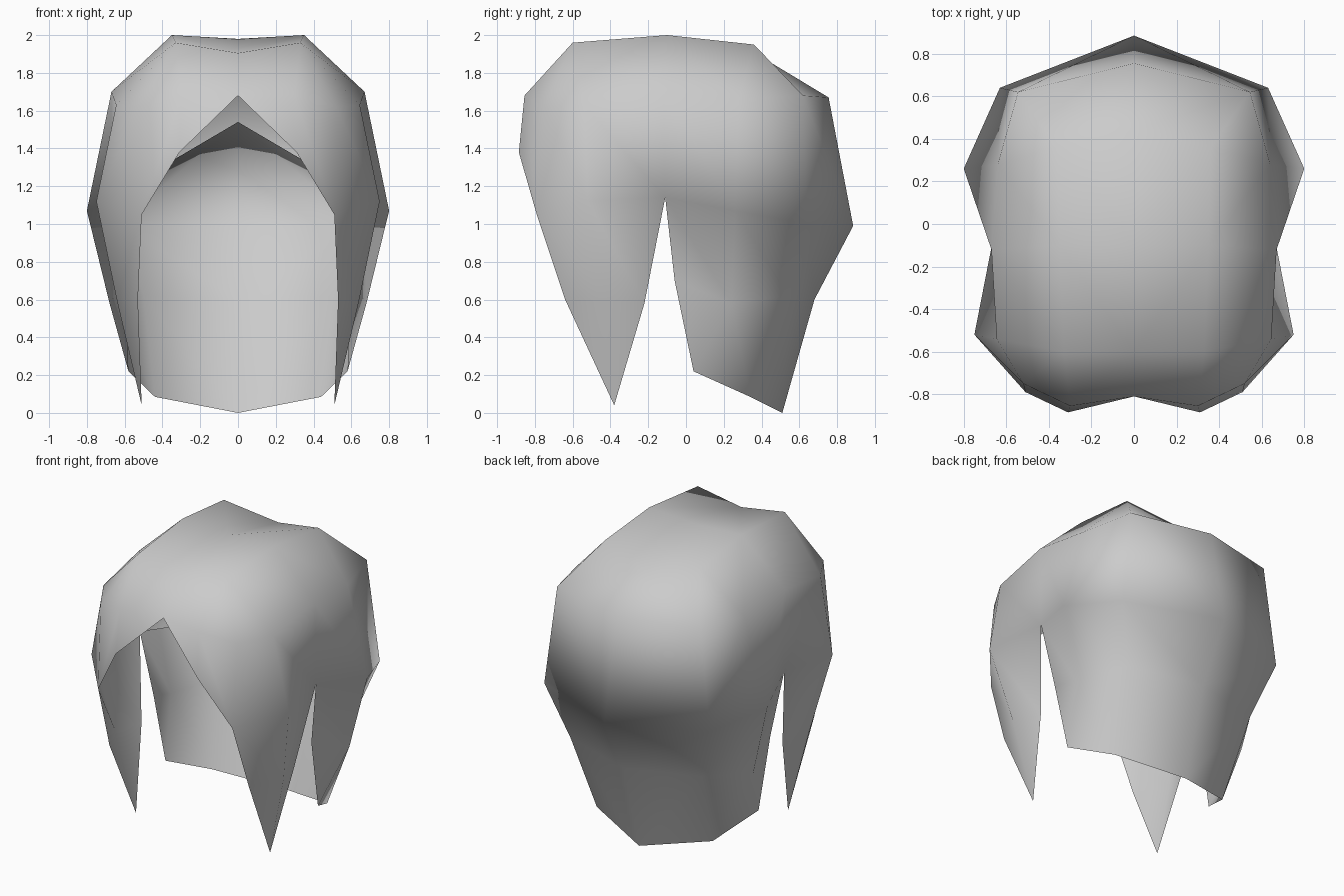
import bpy, bmesh

cube = bpy.data.objects.get("Cube")
if cube:
    bpy.data.objects.remove(cube)

# One flat colour
grey = bpy.data.materials.new("hair_grey")
grey.use_nodes = True
colour = (0.6, 0.6, 0.6, 1)
grey.diffuse_color = colour
grey.node_tree.nodes["Principled BSDF"].inputs["Base Color"].default_value = colour

# Half of the hair: rings run from the front centre round to the back centre
CENTRE = [(0, -0.6, 1.905), (0, -0.1, 1.98), (0, 0.44, 1.86)]
CROWN = [(0.33, -0.6, 1.96), (0.35, -0.1, 2.0), (0.36, 0.36, 1.95)]
BROW = [(0, -0.81, 1.68), (0.30, -0.855, 1.68), (0.52, -0.75, 1.62), (0.645, -0.54, 1.63),
        (0.67, -0.12, 1.70), (0.64, 0.28, 1.66), (0.545, 0.62, 1.68), (0, 0.755, 1.67)]
EAR = [(0.31, -0.885, 1.38), (0.51, -0.79, 1.05), (0.75, -0.52, 1.12),
       (0.67, -0.11, 1.14), (0.80, 0.26, 1.07), (0.63, 0.64, 1.0), (0, 0.885, 0.99)]
LOCK = [(0.53, -0.64, 0.6), (0.64, -0.42, 0.59), (0.58, -0.22, 0.58)]
LOCK_TIP = (0.51, -0.38, 0.04)
NAPE = [(0.60, -0.06, 0.7), (0.68, 0.24, 0.58), (0.50, 0.54, 0.62), (0, 0.68, 0.6)]
HEM = [(0.58, 0.04, 0.22), (0.44, 0.34, 0.085), (0, 0.51, 0.0)]
CEILING_PEAK = (0, -0.57, 1.54)

bm = bmesh.new()


def ring(points):
    return [bm.verts.new(p) for p in points]


def strip(upper, lower):
    for i in range(len(upper) - 1):
        bm.faces.new((upper[i], lower[i], lower[i + 1], upper[i + 1]))


centre, crown, brow, ear, lock, nape, hem = map(
    ring, (CENTRE, CROWN, BROW, EAR, LOCK, NAPE, HEM))
tip, peak = ring((LOCK_TIP, CEILING_PEAK))

# Top of the head, then its slope down to the brow ring
strip(centre, crown)
strip(crown, brow[3:6])
bm.faces.new((centre[0], brow[0], brow[1], crown[0]))
bm.faces.new((crown[0], brow[1], brow[2], brow[3]))
bm.faces.new((crown[2], brow[5], brow[6]))
bm.faces.new((centre[2], crown[2], brow[6], brow[7]))

# Fringe parted at the centre, and the sides
bm.faces.new((brow[0], ear[0], brow[1]))
strip(brow[1:], ear)

# Pointed front lock
strip(ear[1:4], lock)
for a, b in zip(lock, lock[1:]):
    bm.faces.new((a, tip, b))

# Back fall, split from the lock by the side notch
strip(ear[3:], nape)
bm.faces.new((nape[0], hem[0], nape[1]))
strip(nape[1:], hem)

# Gabled ceiling inside, open behind the fringe and falling to the back
for a, b in zip(ear[3:], ear[4:]):
    bm.faces.new((peak, b, a))

mesh = bpy.data.meshes.new("hair")
bm.to_mesh(mesh)
bm.free()
hair = bpy.data.objects.new("hair", mesh)
bpy.context.collection.objects.link(hair)
mesh.materials.append(grey)
for face in mesh.polygons:
    face.use_smooth = True

# Other half
mirror = hair.modifiers.new("mirror", 'MIRROR')
mirror.use_axis[0] = True
mirror.use_clip = True
